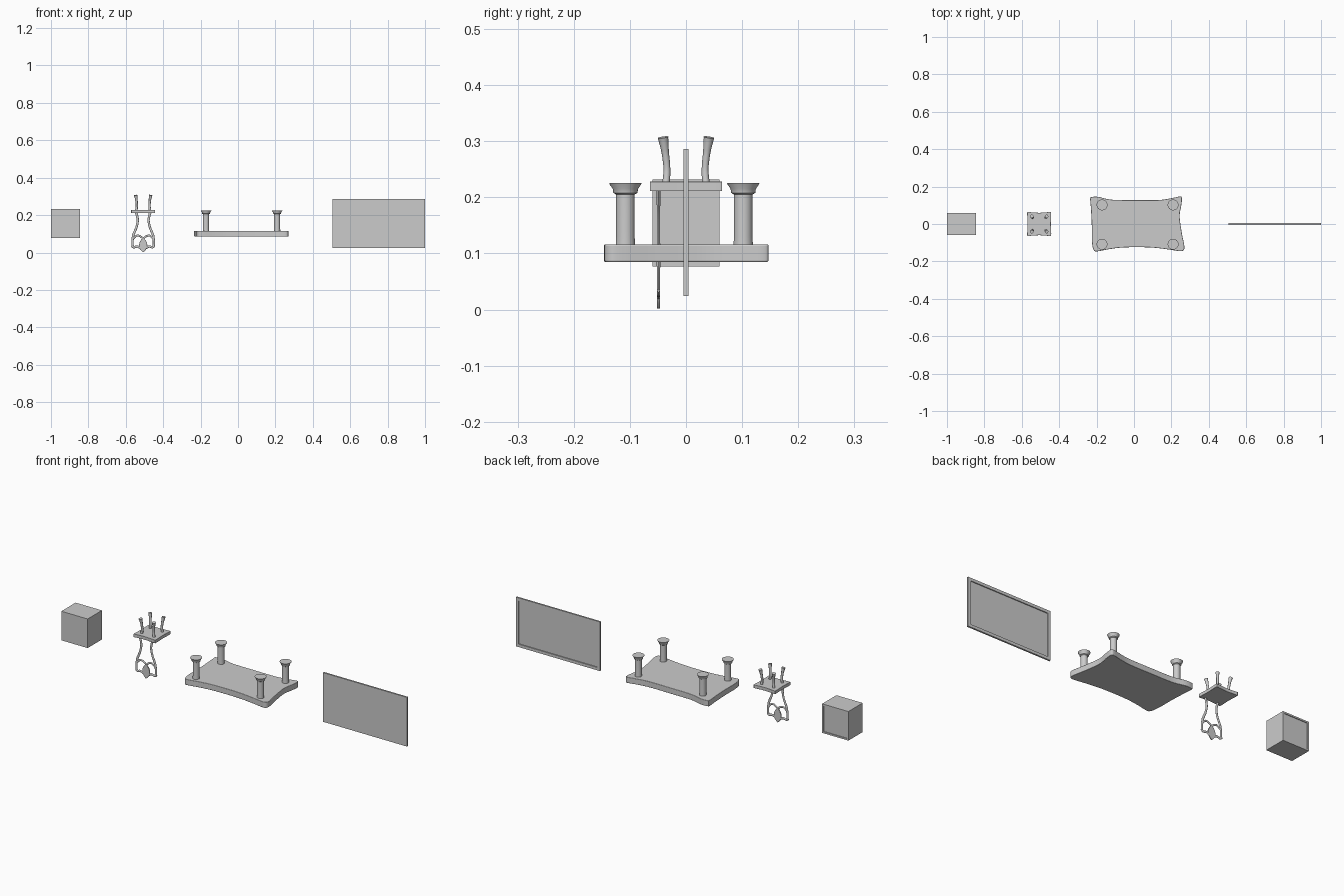
import bpy, bmesh, math
from mathutils import Vector

if "Cube" in bpy.data.objects:
    bpy.data.objects.remove(bpy.data.objects["Cube"])

CHAIR_X = -0.507


def finish(name, bm, bevel=0.0, segments=3):
    bmesh.ops.recalc_face_normals(bm, faces=bm.faces)
    me = bpy.data.meshes.new(name)
    bm.to_mesh(me)
    bm.free()
    ob = bpy.data.objects.new(name, me)
    bpy.context.collection.objects.link(ob)
    if bevel:
        m = ob.modifiers.new("bevel", 'BEVEL')
        m.width = bevel
        m.segments = segments
        m.limit_method = 'ANGLE'
        m.angle_limit = math.radians(50)
    return ob


def smooth(ob, angle=40):
    bpy.ops.object.select_all(action='DESELECT')
    ob.select_set(True)
    bpy.context.view_layer.objects.active = ob
    bpy.ops.object.shade_smooth_by_angle(angle=math.radians(angle))


def spline(pts, closed=True, steps=6):
    # Catmull-Rom curve through the given points
    pts = [Vector(p) for p in pts]
    n = len(pts)
    get = (lambda i: pts[i % n]) if closed else (lambda i: pts[max(0, min(n - 1, i))])
    out = []
    for i in range(n if closed else n - 1):
        a, b, c, d = (get(i + k) for k in (-1, 0, 1, 2))
        for s in range(steps):
            t = s / steps
            out.append(0.5 * (2 * b + (c - a) * t + (2 * a - 5 * b + 4 * c - d) * t * t
                              + (3 * b - a - 3 * c + d) * t ** 3))
    return out if closed else out + [pts[-1]]


def slab(name, outline, start, depth, bevel):
    bm = bmesh.new()
    f = bm.faces.new([bm.verts.new(start + p) for p in outline])
    r = bmesh.ops.extrude_face_region(bm, geom=[f])
    bmesh.ops.translate(bm, vec=depth, verts=[v for v in r['geom'] if isinstance(v, bmesh.types.BMVert)])
    ob = finish(name, bm, bevel)
    smooth(ob)
    return ob


def sweep(name, pts, radii, flat=1.0, sides=12):
    # elliptical tube; flat scales its depth along y
    k = len(pts)
    path = spline(pts, False)
    bm = bmesh.new()
    rings = []
    for i, p in enumerate(path):
        t = (path[min(i + 1, len(path) - 1)] - path[max(i - 1, 0)]).normalized()
        side = Vector((0, 1, 0)).cross(t).normalized()
        up = t.cross(side)
        u = i / 6
        j = min(int(u), k - 2)
        r = radii[j] + (radii[j + 1] - radii[j]) * (u - j)
        rings.append([bm.verts.new(p + side * r * math.cos(a) + up * r * flat * math.sin(a))
                      for a in (2 * math.pi * s / sides for s in range(sides))])
    for a, b in zip(rings, rings[1:]):
        for s in range(sides):
            bm.faces.new((a[s], a[(s + 1) % sides], b[(s + 1) % sides], b[s]))
    bm.faces.new(rings[0])
    bm.faces.new(rings[-1])
    smooth(finish(name, bm))


def lathe(name, profile, x, y, sides=32):
    bm = bmesh.new()
    rings = [[bm.verts.new((x + r * math.cos(2 * math.pi * s / sides),
                            y + r * math.sin(2 * math.pi * s / sides), z)) for s in range(sides)]
             for r, z in profile]
    for a, b in zip(rings, rings[1:]):
        for s in range(sides):
            bm.faces.new((a[s], a[(s + 1) % sides], b[(s + 1) % sides], b[s]))
    bm.faces.new(rings[0])
    bm.faces.new(rings[-1])
    smooth(finish(name, bm))


def recessed_box(name, lo, hi, border, depth):
    # box whose +y face has a sunken panel
    bm = bmesh.new()
    bmesh.ops.create_cube(bm, size=1)
    for v in bm.verts:
        v.co = Vector([lo[i] if v.co[i] < 0 else hi[i] for i in range(3)])
    bm.normal_update()
    back = [f for f in bm.faces if f.normal.y > 0.9]
    bmesh.ops.inset_region(bm, faces=back, thickness=border)
    r = bmesh.ops.extrude_face_region(bm, geom=back)
    bmesh.ops.translate(bm, vec=(0, -depth, 0), verts=[v for v in r['geom'] if isinstance(v, bmesh.types.BMVert)])
    bmesh.ops.delete(bm, geom=[f for f in back if f.is_valid], context='FACES')
    return finish(name, bm)


# Cabinet and framed panel
recessed_box("cabinet", (-1.0, -0.06, 0.077), (-0.845, 0.06, 0.232), 0.012, 0.004)
recessed_box("framed_panel", (0.505, -0.0045, 0.024), (1.0, 0.0045, 0.286), 0.022, 0.005)

# Table top with wavy edges, lying upside down
top = spline([(-0.226, 0.144, 0), (-0.19, 0.145, 0), (-0.12, 0.13, 0), (0, 0.128, 0), (0.13, 0.128, 0),
              (0.2, 0.138, 0), (0.245, 0.147, 0), (0.256, 0.138, 0), (0.253, 0.1, 0), (0.244, 0.04, 0),
              (0.256, -0.05, 0), (0.268, -0.11, 0), (0.267, -0.137, 0), (0.245, -0.145, 0),
              (0.17, -0.134, 0), (0.08, -0.125, 0), (-0.05, -0.125, 0), (-0.13, -0.134, 0),
              (-0.195, -0.146, 0), (-0.216, -0.138, 0), (-0.225, -0.09, 0), (-0.226, 0, 0),
              (-0.23, 0.08, 0), (-0.234, 0.135, 0)])
slab("table_top", top, Vector((0, 0, 0.085)), Vector((0, 0, 0.031)), 0.006)

# Turned table legs with flared feet
for x in (-0.171, 0.209):
    for y in (-0.108, 0.102):
        lathe("table_leg", [(0.0175, 0.11), (0.0165, 0.13), (0.0165, 0.205), (0.0215, 0.208),
                            (0.0225, 0.215), (0.028, 0.223), (0.029, 0.226)], x, y)

# Chair seat
quarter = [(0.064, 0.058, 0), (0.06, 0.064, 0), (0.045, 0.063, 0), (0, 0.06, 0),
           (-0.045, 0.063, 0), (-0.06, 0.064, 0), (-0.064, 0.058, 0), (-0.062, 0, 0)]
seat = spline(quarter + [(x, -y, 0) for x, y, z in reversed(quarter[:7])] + [(0.062, 0, 0)])
slab("chair_seat", seat, Vector((CHAIR_X, 0, 0.211)), Vector((0, 0, 0.017)), 0.005)

# Chair legs and back stiles, mirrored
for sx in (-1, 1):
    for sy in (-1, 1):
        sweep("chair_leg", [(CHAIR_X + sx * x, sy * y, z) for x, y, z in
                            ((0.037, 0.036, 0.22), (0.034, 0.034, 0.25), (0.036, 0.037, 0.28), (0.04, 0.041, 0.307))],
              [0.007, 0.006, 0.0065, 0.0095])
    sweep("back_stile", [(CHAIR_X + sx * x, -0.049, z) for x, z in
                         ((0.038, 0.215), (0.029, 0.175), (0.036, 0.135), (0.052, 0.095), (0.057, 0.06), (0.056, 0.03))],
          [0.007, 0.006, 0.006, 0.0065, 0.006, 0.006], 0.5)
    # Crest rail half and arched brace half
    sweep("crest_rail", [(CHAIR_X + sx * x, -0.049, z) for x, z in
                         ((0.061, 0.036), (0.05, 0.028), (0.032, 0.032), (0.01, 0.022))],
          [0.006, 0.006, 0.006, 0.006], 0.5)
    sweep("arched_brace", [(CHAIR_X + sx * x, -0.049, z) for x, z in
                           ((0.053, 0.075), (0.036, 0.09), (0.018, 0.088), (0, 0.075))],
          [0.005, 0.005, 0.005, 0.005], 0.55)

# Leaf ornament in the middle of the back
half = [(0.008, 0, 0.008), (0.017, 0, 0.02), (0.022, 0, 0.038), (0.018, 0, 0.056), (0.009, 0, 0.07)]
leaf = spline([(0, 0, 0.002)] + half + [(0, 0, 0.08)] + [(-x, y, z) for x, y, z in reversed(half)])
slab("back_leaf", leaf, Vector((CHAIR_X, -0.052, 0)), Vector((0, 0.006, 0)), 0.0015)
